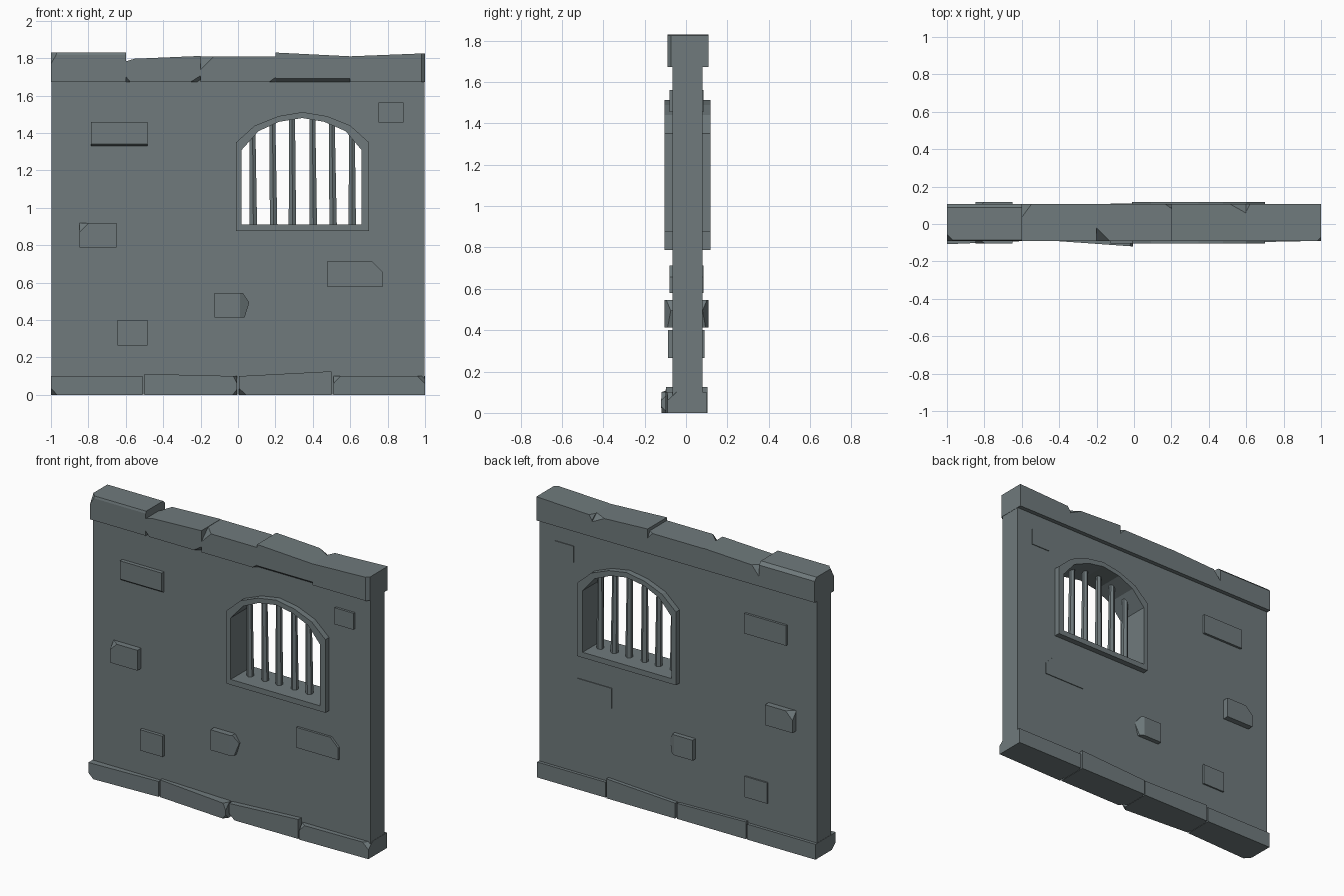
import bpy, bmesh, random
from mathutils import Vector

if "Cube" in bpy.data.objects:
    bpy.data.objects.remove(bpy.data.objects["Cube"])

random.seed(4)
stone = bpy.data.materials.new("slate grey stone")
stone.diffuse_color = (0.16, 0.195, 0.203, 1)
stone.use_nodes = True
stone.node_tree.nodes["Principled BSDF"].inputs["Base Color"].default_value = stone.diffuse_color


def finish(name, bm):
    bmesh.ops.recalc_face_normals(bm, faces=bm.faces)
    me = bpy.data.meshes.new(name)
    bm.to_mesh(me)
    bm.free()
    me.materials.append(stone)
    ob = bpy.data.objects.new(name, me)
    bpy.context.collection.objects.link(ob)
    return ob


def block(name, x, y, z, top_r=None, front_r=None, chips=()):
    """Box whose top and front may slope to the right.
    Each chip is (corner signs, cut lengths); sign 0 runs along that axis."""
    tr = z[1] if top_r is None else top_r
    fr = y[0] if front_r is None else front_r
    bm = bmesh.new()
    bmesh.ops.create_cube(bm, size=2)
    corners = {}
    for v in bm.verts:
        s = tuple(1 if c > 0 else -1 for c in v.co)
        v.co = (x[s[0] > 0],
                y[1] if s[1] > 0 else (fr if s[0] > 0 else y[0]),
                z[0] if s[2] < 0 else (tr if s[0] > 0 else z[1]))
        corners[s] = v.co.copy()
    for s, cut in chips:
        p = corners[tuple(c or 1 for c in s)]
        n = Vector([c / d if c else 0 for c, d in zip(s, cut)])
        i = 0 if s[0] else 1
        co = p.copy()
        co[i] -= s[i] * cut[i]
        bmesh.ops.bisect_plane(bm, geom=bm.verts[:] + bm.edges[:] + bm.faces[:],
                               plane_co=co, plane_no=n.normalized(), clear_outer=True)
        bmesh.ops.holes_fill(bm, edges=[e for e in bm.edges if e.is_boundary], sides=0)
    return finish(name, bm)


def ring(name, outer, inner, y0, y1):
    """Prism between two matching outlines in the xz plane."""
    bm = bmesh.new()
    loops = [[bm.verts.new((px, yy, pz)) for px, pz in pts]
             for pts, yy in ((outer, y0), (outer, y1), (inner, y1), (inner, y0))]
    n = len(outer)
    for a in range(4):
        A, B = loops[a], loops[(a + 1) % 4]
        for i in range(n):
            j = (i + 1) % n
            bm.faces.new((A[i], A[j], B[j], B[i]))
    return finish(name, bm)


# Wall slab with arched opening, and the window frame
outer = [(-.01, .875), (-.01, 1.35), (.09, 1.44), (.215, 1.49), (.345, 1.512),
         (.475, 1.49), (.60, 1.44), (.70, 1.35), (.70, .875)]
inner = [(.02, .91), (.02, 1.31), (.11, 1.41), (.22, 1.46), (.345, 1.48),
         (.46, 1.46), (.575, 1.41), (.66, 1.31), (.66, .91)]
rect = [(-.998, .002), (-.998, 1.35), (-.998, 1.75), (0, 1.75), (.345, 1.75),
        (.7, 1.75), (.998, 1.75), (.998, 1.35), (.998, .002)]
mid = [((a + c) / 2, (b + d) / 2) for (a, b), (c, d) in zip(outer, inner)]
ring("wall_slab", rect, mid, -.065, .08)
ring("window_frame", outer, inner, -.103, .118)


# Window bars, reaching up into the arch
def arch_height(x):
    for (a, b), (c, d) in zip(inner[1:7], inner[2:8]):
        if a <= x <= c:
            return b + (d - b) * (x - a) / (c - a)


for i, x in enumerate((.08, .187, .29, .4, .505, .61)):
    z0, z1 = .9, arch_height(x) + .02
    bm = bmesh.new()
    bmesh.ops.create_cone(bm, cap_ends=True, segments=6, radius1=.023,
                          radius2=.018, depth=z1 - z0)
    lean = random.uniform(-.008, .008)
    for v in bm.verts:
        t = v.co.z / (z1 - z0)
        v.co += Vector((x + lean * t, .008, (z0 + z1) / 2))
    finish(f"window_bar_{i + 1}", bm)

# Capstones along the top
Y = (-.09, .108)
block("capstone_1", (-1, -.6), Y, (1.672, 1.83), chips=[
    ((0, 1, 1), (1, .02, .02)), ((0, -1, 1), (1, .004, .014)),
    ((-1, -1, 1), (.035, .035, .06))])
block("capstone_2", (-.6, -.2), Y, (1.672, 1.795), 1.812, chips=[
    ((-1, 1, 1), (.05, .09, .06)), ((-1, -1, -1), (.025, .03, .03)),
    ((1, -1, -1), (.055, .04, .035)), ((-1, 0, 1), (.04, 1, .012))])
block("capstone_3", (-.2, .2), Y, (1.672, 1.81), chips=[
    ((-1, -1, 1), (.07, .07, .07)), ((1, 1, 1), (.035, .025, .04)),
    ((1, -1, -1), (.035, .03, .025))])
block("capstone_4", (.2, .6), Y, (1.672, 1.83), 1.81, chips=[
    ((0, -1, -1), (1, .025, .02)), ((1, 1, 1), (.08, .05, .04))])
block("capstone_5", (.6, 1), Y, (1.672, 1.81), 1.826, chips=[
    ((1, -1, 0), (.02, .018, 1)), ((-1, 1, 1), (.02, .04, .03))])

# Footing stones along the bottom
block("footing_1", (-1, -.51), (-.108, .1), (0, .1), front_r=-.088, chips=[
    ((-1, -1, -1), (.035, .04, .035))])
block("footing_2", (-.5, -.005), (-.085, .1), (0, .112), .1, -.12, chips=[
    ((1, -1, -1), (.025, .03, .03)), ((1, -1, 1), (.02, .04, .04))])
block("footing_3", (.005, .5), (-.1, .104), (0, .1), .126, -.096, chips=[
    ((-1, -1, -1), (.04, .04, .035))])
block("footing_4", (.51, 1), (-.1, .1), (0, .1), front_r=-.09, chips=[
    ((-1, -1, 1), (.04, .03, .04)), ((1, -1, 1), (.04, .045, .04))])

# Bricks standing out of both faces of the wall
block("brick_upper_left", (-.785, -.485), (-.09, .095), (1.33, 1.46), chips=[
    ((0, -1, -1), (1, .015, .012))])
block("brick_upper_right", (.75, .885), (-.08, .085), (1.455, 1.562))
block("brick_middle_left", (-.848, -.65), (-.104, .118), (.788, .92), chips=[
    ((-1, -1, 1), (.05, .04, .05)), ((-1, 1, 1), (.05, .04, .05))])
block("brick_middle_right", (.475, .775), (-.08, .085), (.58, .712), chips=[
    ((1, 0, 1), (.055, 1, .055))])
block("brick_lower_middle", (-.125, .06), (-.104, .11), (.413, .545), chips=[
    ((1, 0, 1), (.035, 1, .05)), ((1, 0, -1), (.025, 1, .08)),
    ((1, -1, 0), (.05, .03, 1)), ((1, 1, 0), (.05, .03, 1))])
block("brick_lower_left", (-.645, -.483), (-.086, .09), (.265, .4))
